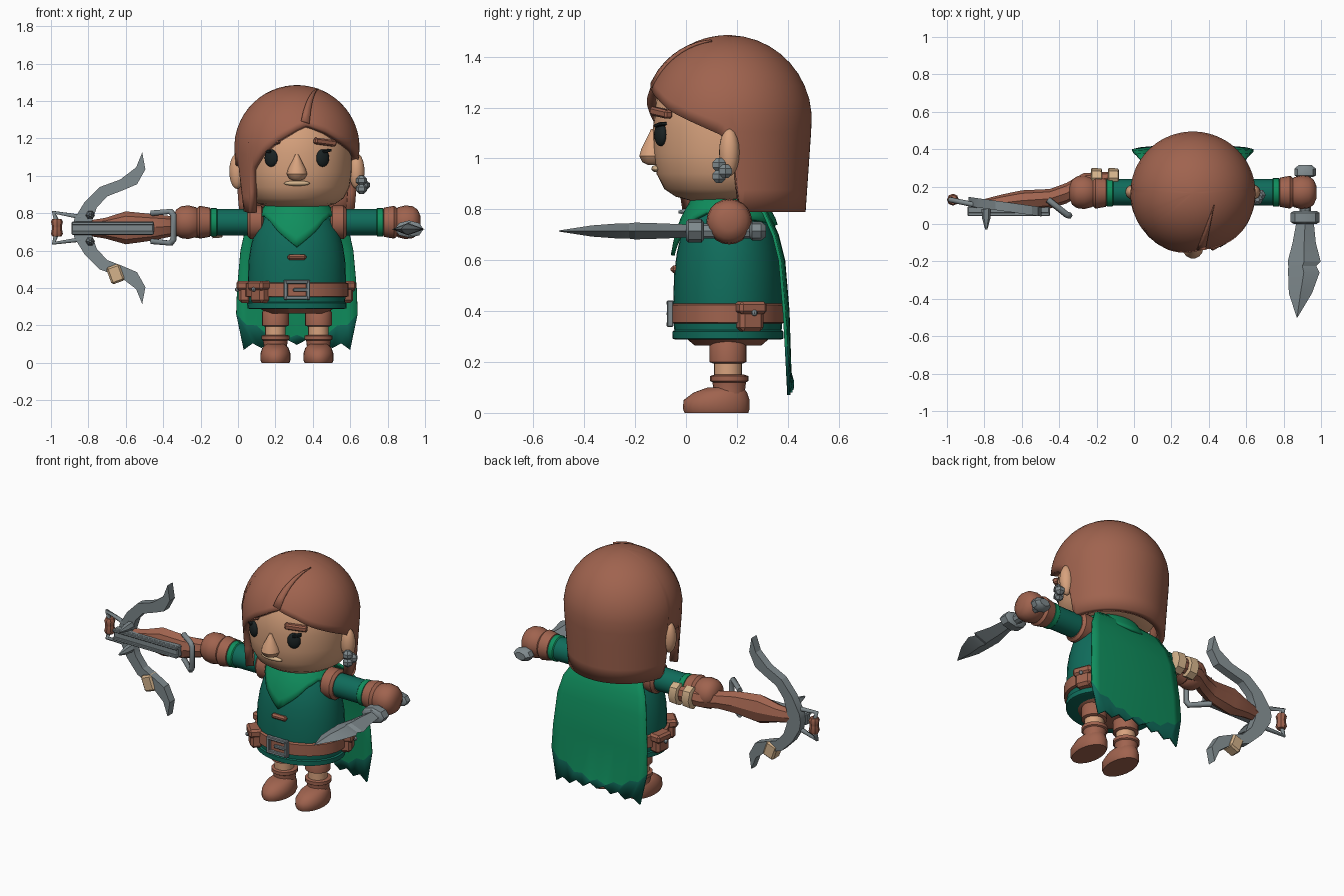
import bpy, bmesh, math
from mathutils import Vector, Matrix

if "Cube" in bpy.data.objects:
    bpy.data.objects.remove(bpy.data.objects["Cube"])

CX, CY = 0.315, 0.165  # body axis


def material(name, rgb):
    m = bpy.data.materials.new(name)
    m.use_nodes = True
    m.diffuse_color = (*rgb, 1)
    node = next(n for n in m.node_tree.nodes if n.type == 'BSDF_PRINCIPLED')
    node.inputs["Base Color"].default_value = (*rgb, 1)
    return m


BROWN = material("brown", (0.35, 0.125, 0.077))
SKIN = material("skin", (0.68, 0.36, 0.205))
TEAL = material("dark_teal", (0.005, 0.15, 0.105))
GREEN = material("bright_green", (0.005, 0.27, 0.11))
STEEL = material("steel", (0.21, 0.25, 0.265))
BLACK = material("eye_black", (0.01, 0.016, 0.017))
CREAM = material("cream", (0.66, 0.45, 0.26))


def build(name, verts, faces, mat, angle=40, fix=True):
    me = bpy.data.meshes.new(name)
    me.from_pydata([tuple(v) for v in verts], [], faces)
    me.materials.append(mat)
    if fix:
        bm = bmesh.new()
        bm.from_mesh(me)
        bmesh.ops.remove_doubles(bm, verts=bm.verts, dist=1e-5)
        bmesh.ops.recalc_face_normals(bm, faces=bm.faces)
        bm.to_mesh(me)
        bm.free()
    ob = bpy.data.objects.new(name, me)
    bpy.context.collection.objects.link(ob)
    bpy.ops.object.select_all(action='DESELECT')
    ob.select_set(True)
    bpy.context.view_layer.objects.active = ob
    if angle:
        bpy.ops.object.shade_smooth_by_angle(angle=math.radians(angle))
    return ob


def loft(name, axis, stations, mat, n=20, angle=40):
    """Stations are (t, centre_a, centre_b, half_a, half_b) along an axis."""
    verts, faces = [], []
    for t, a, b, ha, hb in stations:
        for i in range(n):
            w = math.tau * i / n
            p, q = a + ha * math.cos(w), b + hb * math.sin(w)
            verts.append({'x': (t, p, q), 'y': (p, t, q), 'z': (p, q, t)}[axis])
    for k in range(len(stations) - 1):
        for i in range(n):
            j = (i + 1) % n
            faces.append((k * n + i, k * n + j, k * n + n + j, k * n + n + i))
    last = len(verts) - n
    faces += [tuple(range(n)), tuple(range(last, last + n))]
    return build(name, verts, faces, mat, angle)


def lathe(name, axis, a, b, prof, mat, sb=1.0, n=20):
    return loft(name, axis, [(t, a, b, r, r * sb) for t, r in prof], mat, n)


def ball(name, loc, size, mat, turn=0.0, n=16):
    k = [math.pi * i / 10 for i in range(11)]
    ob = lathe(name, 'z', 0, 0, [(-math.cos(w), max(math.sin(w), 1e-4)) for w in k], mat, n=n)
    ob.data.transform(Matrix.Translation(loc) @ Matrix.Rotation(turn, 4, 'Z') @ Matrix.Diagonal((*size, 1)))
    return ob


def box(name, loc, size, mat, turn=0.0, tilt=0.0, bevel=0.01):
    bm = bmesh.new()
    bmesh.ops.create_cube(bm, size=1, matrix=Matrix.Diagonal((*size, 1)))
    if bevel:
        bmesh.ops.bevel(bm, geom=bm.edges[:], offset=bevel, segments=1, affect='EDGES')
    bm.transform(Matrix.Translation(loc) @ Matrix.Rotation(turn, 4, 'Z') @ Matrix.Rotation(tilt, 4, 'Y'))
    ob = build(name, [], [], mat, 0)
    bm.to_mesh(ob.data)
    bm.free()
    return ob


def tube(name, pts, r, mat):
    cu = bpy.data.curves.new(name, 'CURVE')
    cu.dimensions, cu.bevel_depth, cu.bevel_resolution, cu.use_fill_caps = '3D', r, 1, True
    sp = cu.splines.new('POLY')
    sp.points.add(len(pts) - 1)
    for p, co in zip(sp.points, pts):
        p.co = (*co, 1)
    cu.materials.append(mat)
    ob = bpy.data.objects.new(name, cu)
    bpy.context.collection.objects.link(ob)


def interp(table, x):
    for (x0, y0), (x1, y1) in zip(table, table[1:]):
        if x <= x1:
            return y0 + (y1 - y0) * max(0, (x - x0) / (x1 - x0))
    return table[-1][1]


def drape(name, top, radius, hem, sy, mat, thick, rows=14, n=120):
    """Shell around the body axis whose lower edge follows hem(angle); 0 is the front."""
    verts, faces = [], []
    for k in range(rows + 1):
        for i in range(n):
            deg = -180 + 360 * i / n
            z = top - (top - interp(hem, deg)) * (k / rows) ** 1.8
            r, w = radius(z), math.radians(deg)
            verts.append((CX + r * math.sin(w), CY - sy * r * math.cos(w), z))
    for k in range(rows):
        for i in range(n):
            j = (i + 1) % n
            faces.append((k * n + n + i, k * n + n + j, k * n + j, k * n + i))
    faces.append(tuple(range(n)))
    ob = build(name, verts, faces, mat, 50, fix=False)
    mod = ob.modifiers.new("thickness", 'SOLIDIFY')
    mod.thickness, mod.offset = thick, -1
    return ob


# Head and face
lathe("head", 'z', CX, CY, [(0.835, 0.15), (0.85, 0.205), (0.88, 0.25), (0.94, 0.281), (1.02, 0.293),
      (1.12, 0.295), (1.25, 0.28), (1.36, 0.2)], SKIN, n=40)
lathe("nose", 'z', CX, -0.13, [(0.975, 0.02), (0.985, 0.042), (1.01, 0.055), (1.04, 0.046),
      (1.08, 0.025), (1.115, 0.008)], SKIN, n=14)
ball("mouth", (CX, -0.118, 0.96), (0.07, 0.018, 0.014), CREAM)
for s, side in ((1, "left"), (-1, "right")):
    ball(side + "_eye", (CX + s * 0.138, -0.1, 1.095), (0.038, 0.02, 0.047), BLACK, s * 0.48)
    box(side + "_eyelash", (CX + s * 0.158, -0.1, 1.133), (0.05, 0.03, 0.014), BLACK, s * 0.55, s * -0.2, 0.003)
    box(side + "_eyebrow", (CX + s * 0.15, -0.098, 1.18), (0.13, 0.035, 0.034), BROWN, s * 0.52, s * 0.12, 0.008)
    ball(side + "_ear", (CX + s * 0.32, CY + 0.005, 1.025), (0.042, 0.04, 0.095), SKIN, s * 0.3)
for i, (x, y, z) in enumerate([(0.66, 0.13, 0.975), (0.675, 0.155, 0.95), (0.66, 0.13, 0.93)]):
    lathe("earring_%d" % i, 'z', x, y, [(z - 0.027, 0.012), (z - 0.01, 0.03), (z + 0.01, 0.03),
          (z + 0.027, 0.012)], STEEL, n=6)


# Hair with a parted fringe and one long front strand
def hair_radius(z):
    if z > 1.15:
        return 0.335 * max(1e-3, 1 - ((z - 1.15) / 0.335) ** 2) ** 0.5
    return 0.335 - 0.07 * (1.15 - z)


hair_hem = [(-180, 0.79), (-97, 0.79), (-93, 1.06), (-72, 1.05), (-66, 0.81), (-54, 0.8), (-48, 1.03), (-35, 1.11),
            (-18, 1.19), (0, 1.25), (10, 1.275), (30, 1.235), (45, 1.19), (70, 1.13), (86, 1.09), (94, 1.03),
            (98, 0.79), (180, 0.79)]
drape("hair", 1.485, hair_radius, hair_hem, 0.985, BROWN, 0.045)
strip = []
for i in range(9):
    t = i / 8
    y, h = -0.14 + 0.24 * t, 0.022 * (1 - t)
    for x in (0.36 + 0.07 * t - h, 0.36 + 0.07 * t + h):
        d = ((x - CX) ** 2 + (y - CY) ** 2) / 0.335 ** 2
        strip.append((x, y, 1.16 + 0.335 * (1 - d) ** 0.5))
lock = build("hair_parting_lock", strip, [(2 * i, 2 * i + 1, 2 * i + 3, 2 * i + 2) for i in range(8)], BROWN)
lock.modifiers.new("thickness", 'SOLIDIFY').thickness = 0.012

# Tunic, collar and belt
lathe("tunic", 'z', CX, CY, [(0.29, 0.25), (0.33, 0.258), (0.45, 0.262), (0.55, 0.258), (0.63, 0.245), (0.7, 0.225),
      (0.77, 0.19), (0.86, 0.12)], TEAL, 0.82, 36)
lathe("tunic_hem", 'z', CX, CY, [(0.288, 0.25), (0.292, 0.265), (0.32, 0.266), (0.326, 0.255)], TEAL, 0.82, 36)
lathe("trouser_seat", 'z', CX, CY, [(0.265, 0.16), (0.3, 0.21)], BROWN, 0.82, 28)
collar_r = [(0.6, 0.272), (0.7, 0.25), (0.77, 0.22), (0.83, 0.18), (0.87, 0.14)]
drape("collar", 0.87, lambda z: interp(collar_r, z),
      [(-180, 0.74), (-60, 0.79), (-40, 0.76), (0, 0.62), (40, 0.76), (60, 0.79), (180, 0.74)], 0.84, GREEN, 0.015, 8, 60)
lathe("belt", 'z', CX, CY, [(0.352, 0.262), (0.356, 0.276), (0.424, 0.276), (0.43, 0.262)], BROWN, 0.82, 36)
box("chest_toggle", (CX, -0.045, 0.565), (0.1, 0.03, 0.03), BROWN)
for s in (1, -1):
    box("buckle_side", (CX + s * 0.06, -0.062, 0.39), (0.022, 0.025, 0.105), STEEL, bevel=0.004)
    box("buckle_bar", (CX, -0.064, 0.39 + s * 0.042), (0.12, 0.025, 0.02), STEEL, bevel=0.004)
box("buckle_pin", (CX + 0.02, -0.066, 0.39), (0.08, 0.02, 0.018), STEEL, bevel=0.004)
for name, deg in (("right_pouch", -46), ("left_pouch", 112), ("back_pouch", -98)):
    w = math.radians(deg)
    out = Vector((math.sin(w), -math.cos(w), 0))
    base = Vector((CX + 0.275 * out.x, CY + 0.23 * out.y, 0.375))
    box(name, base, (0.1, 0.07, 0.11), BROWN, w, bevel=0.016)
    box(name + "_flap", base + out * 0.006 + Vector((0, 0, 0.038)), (0.115, 0.08, 0.05), BROWN, w, bevel=0.012)
    ball(name + "_stud", base + out * 0.047 + Vector((0, 0, 0.018)), (0.012, 0.012, 0.012), STEEL, n=8)

# Legs and arms, both sides
for s, side in ((1, "left"), (-1, "right")):
    x = CX + s * 0.115
    lathe(side + "_trouser_leg", 'z', x, CY, [(0.195, 0.06), (0.2, 0.072), (0.27, 0.072), (0.28, 0.066), (0.33, 0.066)], BROWN)
    lathe(side + "_shin", 'z', x, CY, [(0.13, 0.055), (0.22, 0.055)], SKIN)
    lathe(side + "_boot_shaft", 'z', x, CY + 0.005, [(0.02, 0.07), (0.09, 0.062), (0.12, 0.066), (0.125, 0.075),
          (0.145, 0.075), (0.15, 0.06)], BROWN)
    loft(side + "_boot_foot", 'z', [(0, x, 0.12, 0.074, 0.125), (0.015, x, 0.119, 0.081, 0.131),
         (0.05, x, 0.12, 0.08, 0.13), (0.08, x, 0.135, 0.07, 0.105), (0.1, x, 0.155, 0.05, 0.07)], BROWN, 24, 50)
    for part, prof, mat in (
            ("shoulder_pad", [(0.18, 0.075), (0.19, 0.088), (0.25, 0.09), (0.265, 0.075)], BROWN),
            ("sleeve", [(0.15, 0.07), (0.46, 0.07)], TEAL),
            ("sleeve_trim", [(0.425, 0.07), (0.43, 0.076), (0.46, 0.076), (0.465, 0.06)], GREEN),
            ("glove_cuff", [(0.46, 0.065), (0.465, 0.078), (0.52, 0.088), (0.535, 0.075)], BROWN),
            ("fist", [(0.52, 0.06), (0.54, 0.08), (0.58, 0.09), (0.62, 0.085), (0.645, 0.068), (0.66, 0.035)], BROWN)):
        lathe(side + "_" + part, 'x', CY + 0.005, 0.752, [(CX + s * t, r) for t, r in prof], mat)

# Cape with a ragged darker hem
rows = [(0.85, 0.16, 0.25), (0.79, 0.23, 0.31), (0.7, 0.28, 0.35), (0.6, 0.302, 0.375), (0.4, 0.32, 0.392)]
cols, verts = 12, []
for k in range(len(rows) + 2):
    for i in range(cols + 1):
        u = 2 * i / cols - 1
        if k < len(rows):
            z, hw, y = rows[k]
        elif k == len(rows):
            z, hw, y = 0.14 + 0.11 * u * u + 0.012 * (-1) ** i, 0.325, 0.4
        else:
            z, hw, y = 0.1 - 0.03 * abs(u) + (0.03 if i % 2 else 0), 0.285, 0.41
        verts.append((CX + u * hw, y + 0.015 * (1 - u * u), z))
m = cols + 1
faces = [(k * m + i, k * m + i + 1, k * m + m + i + 1, k * m + m + i) for k in range(len(rows) + 1) for i in range(cols)]
cape = build("cape", verts, faces, GREEN, 40, False)
cape.data.materials.append(TEAL)
for p in cape.data.polygons:
    p.material_index = int(p.index >= len(rows) * cols)
cape.modifiers.new("thickness", 'SOLIDIFY').thickness = 0.012

# Dagger
loft("dagger_blade", 'y', [(0.02, 0.915, 0.715, 0.045, 0.025), (-0.1, 0.91, 0.715, 0.062, 0.03),
     (-0.2, 0.91, 0.715, 0.088, 0.033), (-0.225, 0.9, 0.715, 0.075, 0.03), (-0.26, 0.908, 0.715, 0.084, 0.03),
     (-0.37, 0.89, 0.715, 0.062, 0.022), (-0.5, 0.872, 0.715, 0.002, 0.002)], STEEL, 4, 20)
lathe("dagger_guard", 'y', 0.915, 0.715, [(0, 0.06), (0.01, 0.077), (0.06, 0.077), (0.07, 0.06)], STEEL, 0.6, 8)
lathe("dagger_grip", 'y', 0.915, 0.715, [(0.05, 0.03), (0.27, 0.03)], STEEL, n=8)
lathe("dagger_pommel", 'y', 0.915, 0.715, [(0.25, 0.04), (0.26, 0.058), (0.295, 0.058), (0.315, 0.035)], STEEL, 0.65, 8)

# Crossbow
loft("crossbow_stock", 'x', [(-0.87, 0.09, 0.72, 0.025, 0.03), (-0.71, 0.112, 0.72, 0.045, 0.055),
     (-0.6, 0.125, 0.722, 0.055, 0.088), (-0.45, 0.135, 0.725, 0.052, 0.07), (-0.36, 0.165, 0.73, 0.055, 0.055),
     (-0.27, 0.22, 0.735, 0.052, 0.055), (-0.12, 0.25, 0.74, 0.03, 0.045)], BROWN, 8, 30)
for x in (-0.2, -0.11):
    lathe("stock_wrap", 'x', 0.245, 0.735, [(x - 0.03, 0.045), (x - 0.025, 0.055), (x + 0.025, 0.052), (x + 0.03, 0.04)], CREAM, 1.25, 8)
box("crossbow_rail", (-0.67, 0.075, 0.72), (0.44, 0.04, 0.07), STEEL, bevel=0.006)
for s in (1, -1):
    box("rail_ridge", (-0.67, 0.055, 0.72 + s * 0.025), (0.44, 0.025, 0.018), STEEL, bevel=0.004)
    lathe("limb_bolt", 'y', -0.79, 0.72 + s * 0.07, [(-0.03, 0.006), (0.03, 0.022), (0.08, 0.025)], STEEL, n=6)
outer = [(-0.885, 0), (-0.875, 0.05), (-0.82, 0.14), (-0.74, 0.22), (-0.63, 0.26), (-0.545, 0.325), (-0.512, 0.405)]
inner = [(-0.785, 0), (-0.78, 0.04), (-0.755, 0.11), (-0.7, 0.17), (-0.61, 0.205), (-0.54, 0.235), (-0.495, 0.315)]
pairs = [(a, b, -1) for a, b in zip(outer[:0:-1], inner[:0:-1])] + [(a, b, 1) for a, b in zip(outer, inner)]
verts, faces = [], []
for a, b, s in pairs:  # lean of the bow: limbs come forward toward the tips
    for (x, z), d in ((a, -0.02), (a, 0.03), (b, 0.03), (b, -0.02)):
        verts.append((x, 0.075 - 0.14 * (x + 0.6) + d, 0.72 + s * z))
for k in range(len(pairs) - 1):
    faces += [(4 * k + i, 4 * k + (i + 1) % 4, 4 * k + 4 + (i + 1) % 4, 4 * k + 4 + i) for i in range(4)]
faces += [(0, 1, 2, 3), tuple(range(len(verts) - 4, len(verts)))]
build("crossbow_limbs", verts, faces, STEEL, 25)
box("limb_wrap", (-0.655, 0.085, 0.475), (0.075, 0.075, 0.095), CREAM, tilt=-0.35)
tube("trigger_guard", [(-0.46, 0.13, 0.8), (-0.36, 0.05, 0.81), (-0.345, 0.045, 0.79), (-0.345, 0.045, 0.66),
     (-0.36, 0.05, 0.64), (-0.46, 0.13, 0.65)], 0.017, STEEL)
tube("stirrup", [(-0.84, 0.1, 0.78), (-0.985, 0.13, 0.805), (-0.97, 0.13, 0.76), (-0.97, 0.13, 0.69),
     (-0.985, 0.13, 0.64), (-0.84, 0.1, 0.66)], 0.014, STEEL)
lathe("stirrup_grip", 'z', -0.968, 0.13, [(0.675, 0.024), (0.69, 0.032), (0.72, 0.026), (0.73, 0.026),
      (0.755, 0.032), (0.77, 0.024)], BROWN, n=8)
